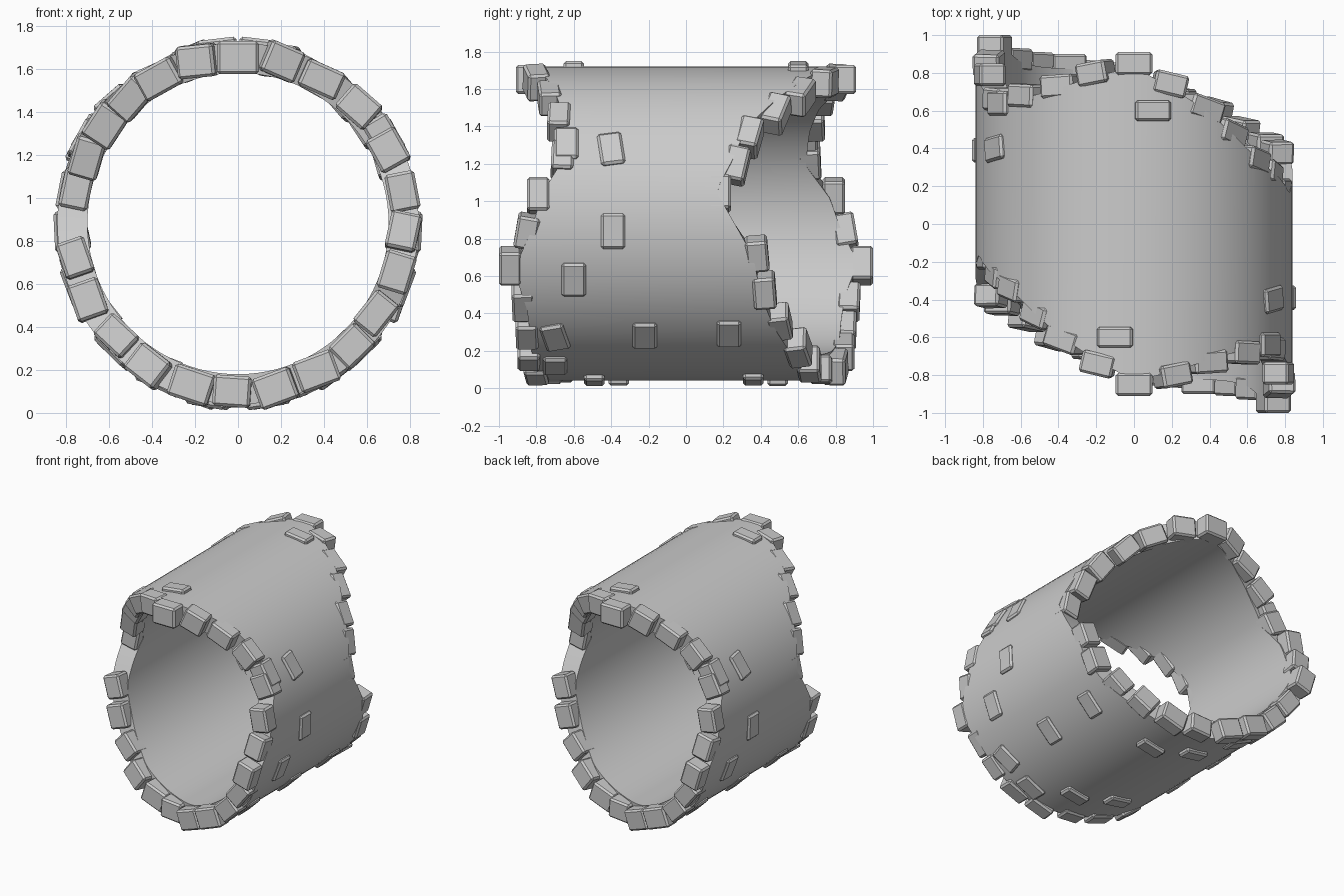
import bpy, bmesh, random
from math import sin, cos, pi, radians, asin, degrees
from mathutils import Matrix

if "Cube" in bpy.data.objects:
    bpy.data.objects.remove(bpy.data.objects["Cube"])

random.seed(4)
CZ, R_OUT, R_IN, SEG = 0.88, 0.84, 0.70, 96

# ragged front rim: (angle in degrees, y of the rim brick)
RIM = [(-168, -.38), (-153, -.42), (-137, -.50), (-122, -.60), (-106, -.66),
       (-92, -.72), (-77, -.80), (-62, -.84), (-47, -.85), (-33, -.87),
       (-17, -.94), (-3, -.85), (11, -.79), (26, -.66), (44, -.68),
       (60, -.73), (75, -.80), (90, -.85), (104, -.74), (118, -.61),
       (130, -.48), (143, -.34), (156, -.27), (168, -.18)]


def rim_y(a):
    """y of the front rim at an angle, interpolated between the bricks"""
    a = (a + 168) % 360 - 168
    pts = RIM + [(192, RIM[0][1])]
    for (a0, y0), (a1, y1) in zip(pts, pts[1:]):
        if a0 <= a <= a1:
            return y0 + (y1 - y0) * (a - a0) / (a1 - a0)
    return RIM[0][1]


# broken tube lying along y
bm = bmesh.new()
rings = []
for i in range(SEG):
    a = 360 * i / SEG
    c, s = cos(radians(a)), sin(radians(a))
    yf, yb = rim_y(a) + .02, -rim_y(180 - a) - .02
    rings.append([bm.verts.new((r * c, y, CZ + r * s))
                  for r, y in ((R_OUT, yf), (R_OUT, yb), (R_IN, yb), (R_IN, yf))])
for i in range(SEG):
    p, q = rings[i], rings[(i + 1) % SEG]
    for k in range(4):
        m = (k + 1) % 4
        bm.faces.new((p[k], p[m], q[m], q[k]))
bmesh.ops.recalc_face_normals(bm, faces=bm.faces)
me = bpy.data.meshes.new("broken_tube")
bm.to_mesh(me)
bm.free()
tube = bpy.data.objects.new("broken_tube", me)
bpy.context.collection.objects.link(tube)
bpy.context.view_layer.objects.active = tube
tube.select_set(True)
bpy.ops.object.shade_smooth_by_angle(angle=radians(35))
tube.select_set(False)


def brick(name, a, y, r, size, tilt=(0, 0)):
    """bevelled block: size = radial, along y, around the ring"""
    bm = bmesh.new()
    bmesh.ops.create_cube(bm, size=1, matrix=Matrix.Diagonal((*size, 1)))
    bmesh.ops.bevel(bm, geom=bm.edges[:], offset=.013, segments=1, affect='EDGES')
    me = bpy.data.meshes.new(name)
    bm.to_mesh(me)
    bm.free()
    base = (Matrix.Translation((0, 0, CZ)) @ Matrix.Rotation(-radians(a), 4, 'Y')
            @ Matrix.Translation((r, y, 0))
            @ Matrix.Rotation(radians(tilt[0]), 4, 'X')
            @ Matrix.Rotation(radians(tilt[1]), 4, 'Y'))
    # the second copy is turned half round for the opposite end
    for end, turn in (("front", 0), ("back", pi)):
        ob = bpy.data.objects.new(name + "_" + end, me)
        ob.matrix_world = Matrix.Rotation(turn, 4, 'Z') @ base
        bpy.context.collection.objects.link(ob)


# bricks along the rim
for i, (a, y) in enumerate(RIM):
    slope = degrees((rim_y(a + 8) - rim_y(a - 8)) / .22) * .35
    straight = a in (90, -17, 11, 168)
    tilt = (0, 0) if straight else (-slope + random.uniform(-6, 6), random.uniform(-9, 9))
    brick("rim_brick_%d" % i, a, y, .775 + random.uniform(-.01, .012),
          (random.uniform(.135, .155), .12, random.uniform(.17, .20)), tilt)

# bricks showing through the outer wall: (y, z) on the right side
WALL = [(-.64, 1.31, 0), (-.40, 1.28, 8), (-.39, .84, 0), (-.60, .58, 0),
        (-.22, .28, 0), (.23, .29, 0), (-.70, .27, 14), (-.70, .12, 0)]
for i, (y, z, t) in enumerate(WALL):
    a = degrees(asin((z - CZ) / R_OUT))
    brick("wall_brick_%d" % i, a, y, .79, (.13, .13, .19), (t, 0))

# wall bricks at the top and bottom: (x, y, upper or lower)
for i, (x, y, up) in enumerate([(-.10, -.60, 1), (.35, -.61, 1),
                                (.13, -.49, -1), (-.15, -.36, -1)]):
    a = up * (90 - degrees(asin(x / R_OUT)))
    brick("cap_brick_%d" % i, a, y, .80 if abs(x) < .2 else .77,
          (.13, .11, .19))
